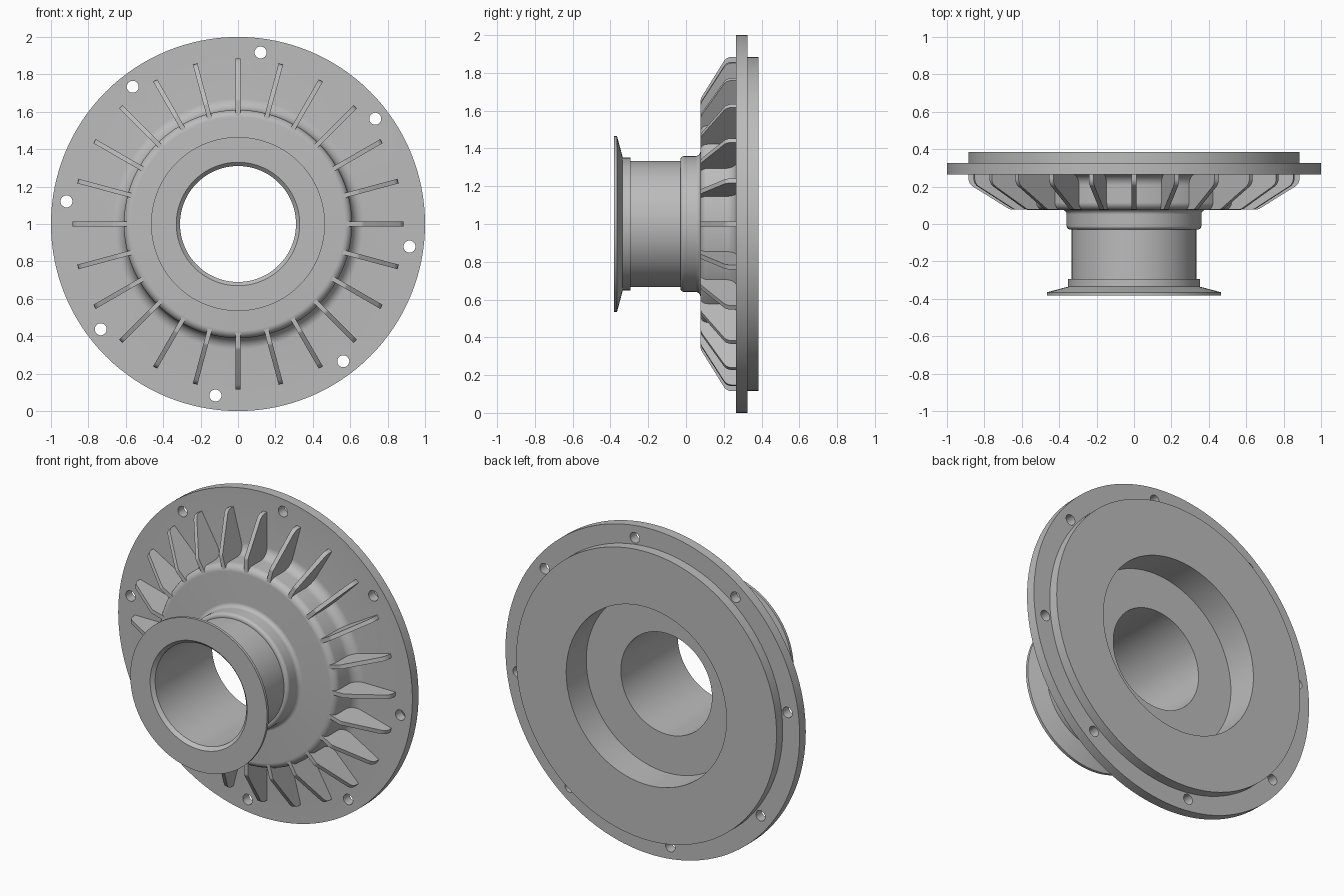
import bpy, bmesh, math
from mathutils import Matrix, Vector

default = bpy.data.objects.get("Cube")
if default:
    bpy.data.objects.remove(default, do_unlink=True)

GREY = (0.5, 0.5, 0.5, 1)
metal = bpy.data.materials.new("grey metal")
metal.use_nodes = True
metal.diffuse_color = GREY
metal.node_tree.nodes["Principled BSDF"].inputs["Base Color"].default_value = GREY

CENTRE = Vector((0, 0, 1))
SEGMENTS = 128


def add_object(name, bm):
    bmesh.ops.recalc_face_normals(bm, faces=bm.faces)
    mesh = bpy.data.meshes.new(name)
    bm.to_mesh(mesh)
    bm.free()
    mesh.materials.append(metal)
    obj = bpy.data.objects.new(name, mesh)
    bpy.context.collection.objects.link(obj)
    return obj


def activate(obj):
    bpy.ops.object.select_all(action='DESELECT')
    obj.select_set(True)
    bpy.context.view_layer.objects.active = obj


def round_corners(points):
    """Turn (r, y, fillet) corners into a closed outline with arcs."""
    outline = []
    for i, (r, y, fillet) in enumerate(points):
        corner = Vector((r, y))
        if not fillet:
            outline.append(corner)
            continue
        to_prev = (Vector(points[i - 1][:2]) - corner).normalized()
        to_next = (Vector(points[(i + 1) % len(points)][:2]) - corner).normalized()
        half = to_prev.angle(to_next) / 2
        middle = corner + (to_prev + to_next).normalized() * fillet / math.sin(half)
        start = corner + to_prev * fillet / math.tan(half) - middle
        end = corner + to_next * fillet / math.tan(half) - middle
        for k in range(7):
            d = start.lerp(end, k / 6).normalized()
            outline.append(middle + d * fillet)
    return outline


def lathe(name, points):
    bm = bmesh.new()
    rings = []
    for k in range(SEGMENTS):
        a = math.tau * k / SEGMENTS
        rings.append([bm.verts.new(CENTRE + Vector((p.x * math.cos(a), p.y, p.x * math.sin(a))))
                      for p in round_corners(points)])
    for k, ring in enumerate(rings):
        after = rings[(k + 1) % SEGMENTS]
        for i in range(len(ring)):
            j = (i + 1) % len(ring)
            bm.faces.new((ring[i], ring[j], after[j], after[i]))
    return add_object(name, bm)


# Turned body: front collar, neck, hub, bolt flange, rear spigot and recess
body = lathe("flanged_hub", [
    (0.33, -0.382, 0), (0.465, -0.382, 0), (0.465, -0.365, 0),
    (0.352, -0.335, 0), (0.352, -0.295, 0), (0.334, -0.295, 0),
    (0.334, -0.03, 0), (0.36, -0.03, 0.02), (0.36, 0.076, 0.025),
    (0.61, 0.076, 0.04), (0.61, 0.265, 0.06),
    (1.0, 0.265, 0), (1.0, 0.325, 0), (0.885, 0.325, 0), (0.885, 0.385, 0),
    (0.545, 0.385, 0), (0.545, 0.19, 0), (0.31, 0.19, 0), (0.31, -0.362, 0),
])

# Eight bolt holes
bm = bmesh.new()
for k in range(8):
    a = math.radians(45 * k - 7.5)
    place = Matrix.Translation(CENTRE + 0.925 * Vector((math.cos(a), 0, math.sin(a)))
                               + Vector((0, 0.295, 0)))
    bmesh.ops.create_cone(bm, cap_ends=True, segments=32, radius1=0.032, radius2=0.032,
                          depth=0.1, matrix=place @ Matrix.Rotation(math.pi / 2, 4, 'X'))
cutter = add_object("hole_cutter", bm)
cutter.hide_render = True
cut = body.modifiers.new("bolt_holes", 'BOOLEAN')
cut.object = cutter
cut.operation = 'DIFFERENCE'
cut.solver = 'EXACT'
activate(body)
bpy.ops.object.modifier_apply(modifier=cut.name)
bpy.data.objects.remove(cutter, do_unlink=True)

# Radial cooling ribs
RIB = round_corners([(0.56, 0.078, 0), (0.665, 0.078, 0.03), (0.885, 0.215, 0.05),
                     (0.885, 0.28, 0), (0.56, 0.28, 0)])
HALF_WIDTH = 0.0125
bm = bmesh.new()
for k in range(24):
    turn = Matrix.Translation(CENTRE) @ Matrix.Rotation(math.tau * k / 24, 4, 'Y')
    sides = [[bm.verts.new(turn @ Vector((p.x, p.y, s))) for p in RIB]
             for s in (-HALF_WIDTH, HALF_WIDTH)]
    for side in sides:
        bm.faces.new(side)
    for i in range(len(RIB)):
        j = (i + 1) % len(RIB)
        bm.faces.new((sides[0][i], sides[0][j], sides[1][j], sides[1][i]))
ribs = add_object("cooling_ribs", bm)

for obj in (body, ribs):
    activate(obj)
    bpy.ops.object.shade_smooth_by_angle(angle=math.radians(30))
